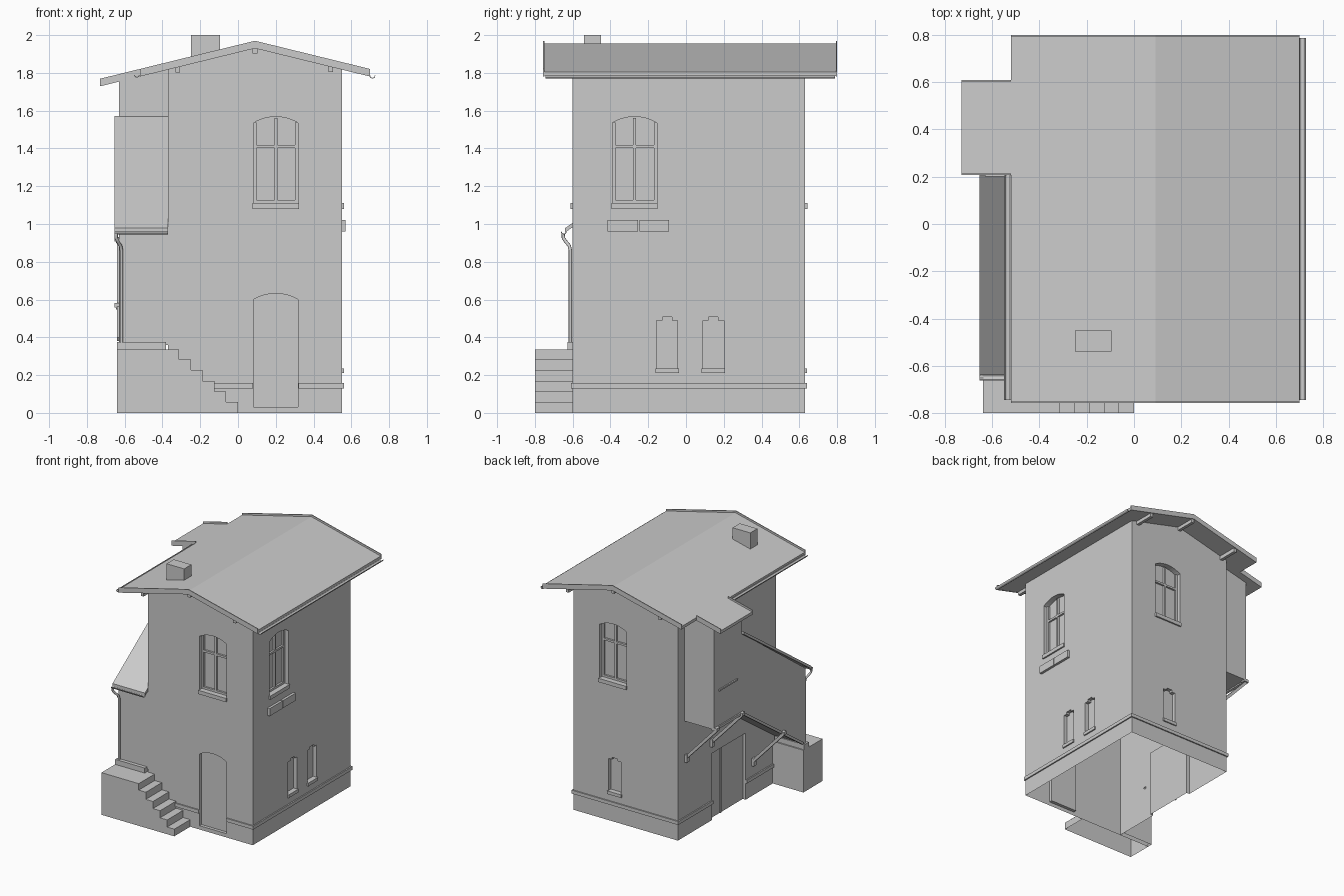
import bpy, bmesh, math
from mathutils import Vector

if "Cube" in bpy.data.objects:
    bpy.data.objects.remove(bpy.data.objects["Cube"])

# Planes: u along the wall, z up, d = outward depth (or plain axis position)
PLANES = {
    'front': lambda u, z, d: (u, -.6 - d, z),
    'back':  lambda u, z, d: (u, .63 + d, z),
    'right': lambda u, z, d: (.55 + d, u, z),
    'left':  lambda u, z, d: (-.37 - d, u, z),
    'xz':    lambda u, z, d: (u, d, z),
    'yz':    lambda u, z, d: (d, u, z),
}

def mesh_object(name, bm):
    bmesh.ops.recalc_face_normals(bm, faces=bm.faces)
    me = bpy.data.meshes.new(name)
    bm.to_mesh(me)
    bm.free()
    ob = bpy.data.objects.new(name, me)
    bpy.context.collection.objects.link(ob)
    return ob

def prism(name, plane, pts, d0, d1):
    f = PLANES[plane]
    bm = bmesh.new()
    a = [bm.verts.new(f(u, z, d0)) for u, z in pts]
    b = [bm.verts.new(f(u, z, d1)) for u, z in pts]
    bm.faces.new(a)
    bm.faces.new(b[::-1])
    n = len(pts)
    for i in range(n):
        j = (i + 1) % n
        bm.faces.new((a[i], b[i], b[j], a[j]))
    return mesh_object(name, bm)

def rect(u0, u1, z0, z1):
    return [(u0, z0), (u1, z0), (u1, z1), (u0, z1)]

def box(name, plane, u0, u1, z0, z1, d0, d1):
    return prism(name, plane, rect(u0, u1, z0, z1), d0, d1)

def beam(name, p, q, w=.02):
    p, q = Vector(p), Vector(q)
    bm = bmesh.new()
    bmesh.ops.create_cube(bm, size=1)
    bmesh.ops.scale(bm, vec=(w, w, (q - p).length), verts=bm.verts)
    ob = mesh_object(name, bm)
    ob.location = (p + q) / 2
    ob.rotation_euler = (q - p).to_track_quat('Z', 'Y').to_euler()
    return ob

def arch(c, w, z0, spring, top, n=10):
    pts = [(c - w / 2, z0), (c + w / 2, z0)]
    h = top - spring
    r = (w * w / 4 + h * h) / (2 * h)
    a = math.asin(w / 2 / r)
    for i in range(n + 1):
        t = a - 2 * a * i / n
        pts.append((c + r * math.sin(t), top - r + r * math.cos(t)))
    return pts

def slit(c):
    return [(c - .055, .235), (c + .055, .235), (c + .055, .49), (c + .025, .49),
            (c + .025, .507), (c - .025, .507), (c - .025, .49), (c - .055, .49)]

def top(x, off=0):
    return 1.97 - .245 * abs(x - .09) + off

def slope(x0, x1, hi, lo):
    xs = [x0] + ([.09] if x0 < .09 < x1 else []) + [x1]
    return [(x, top(x, hi)) for x in xs] + [(x, top(x, lo)) for x in xs[::-1]]

# Main walls with recessed openings
walls = prism('walls', 'xz', [(-.37, 0), (.55, 0), (.55, top(.55, -.038)),
              (.09, 1.932), (-.37, top(-.37, -.038))], -.6, .63)
windows = [('front', .2), ('right', -.272), ('back', .2)]
slits = [('right', -.1), ('right', .145), ('back', .185)]
cuts = [(p, arch(c, .236, 1.11, 1.535, 1.568), .045) for p, c in windows]
cuts += [(p, slit(c), .03) for p, c in slits]
cuts += [('front', arch(.2, .236, .03, .6, .632), .025),
         ('left', rect(-.22, .2, -.1, .53), .025)]
cutters = []
for plane, pts, depth in cuts:
    c = prism('cutter', plane, pts, -depth, .05)
    c.hide_render = True
    cutters.append(c)
    m = walls.modifiers.new('cut', 'BOOLEAN')
    m.operation, m.solver, m.object = 'DIFFERENCE', 'EXACT', c
dg = bpy.context.evaluated_depsgraph_get()
cut_mesh = bpy.data.meshes.new_from_object(walls.evaluated_get(dg))
walls.modifiers.clear()
walls.data = cut_mesh
for c in cutters:
    bpy.data.objects.remove(c)

def open_bottom(ob):
    bm = bmesh.new()
    bm.from_mesh(ob.data)
    low = [f for f in bm.faces if all(v.co.z < .001 for v in f.verts)]
    bmesh.ops.delete(bm, geom=low, context='FACES')
    bm.to_mesh(ob.data)
    bm.free()

open_bottom(walls)

# Window bars and sills
for plane, c in windows:
    for u in (-.11, 0, .11):
        box('window_post', plane, c + u - .008, c + u + .008, 1.11, 1.56 if u == 0 else 1.537, -.045, -.03)
    for z in (1.118, 1.41):
        box('window_rail', plane, c - .118, c + .118, z - .008, z + .008, -.045, -.03)
    box('window_sill', plane, c - .122, c + .122, 1.08, 1.11, -.045, .012)
for plane, c in slits:
    box('slit_sill', plane, c - .062, c + .062, .21, .235, -.03, .01)

# Side door leaf joint and panels under the right window
box('side_door_post', 'left', .06, .075, 0, .53, -.025, -.018)
for u0, u1 in ((-.415, -.255), (-.247, -.09)):
    box('wall_panel', 'right', u0, u1, .96, 1.02, -.01, .02)

# Plinth band, broken at the doors
for plane, u0, u1 in (('front', -.37, .08), ('front', .32, .56), ('right', -.61, .64),
                      ('back', -.38, .56), ('left', .2, .64), ('left', -.6, -.22)):
    box('plinth_band', plane, u0, u1, .13, .157, 0, .01)

# Overhanging bay and stair annex on the left
prism('bay', 'xz', [(-.63, .92), (-.37, .92), (-.37, top(-.37, -.038)),
      (-.63, top(-.63, -.038))], .2, .55)
prism('stair_annex', 'yz', [(.2, .92), (-.6, .36), (-.6, .97), (.2, 1.55)], -.63, -.37)
prism('annex_roof', 'yz', [(.205, 1.55), (-.64, .955), (-.64, .978), (.205, 1.573)], -.655, -.37)
box('bay_ledge', 'yz', .26, .49, 1.205, 1.217, -.64, -.62)

# Edge beams and diagonal braces carrying the overhang
beam('bay_edge_beam', (-.63, .55, .92), (-.63, .2, .92))
beam('stair_edge_beam', (-.63, .2, .92), (-.63, -.56, .39))
for y, z in ((.53, .92), (.21, .92), (-.31, .57)):
    beam('brace', (-.37, y, z - .3), (-.64, y, z - .01), .022)
    box('brace_head', 'yz', y - .018, y + .018, z - .012, z + .012, -.655, -.61)
    box('brace_foot', 'yz', y - .015, y + .015, z - .33, z - .27, -.39, -.37)

# Outside stairs with landing
pts = [(-.64, 0), (0, 0)]
for i in range(6):
    x = -.0625 * i
    z = .0567 * (i + 1)
    pts += [(x, z), (x - .0625, z)]
pts[-1] = (-.64, .335)
pts[-2] = (-.3125, .335)
open_bottom(prism('stairs', 'xz', pts, -.8, -.6))
open_bottom(box('landing_base', 'xz', -.64, -.37, 0, .335, -.6, -.56))
box('threshold', 'xz', -.64, -.38, .335, .375, -.628, -.57)

# Gabled roof, left extension and barge boards
prism('roof', 'xz', slope(-.52, .7, -.015, -.038), -.752, .795)
prism('roof_extension', 'xz', slope(-.73, -.52, -.015, -.038), .212, .608)
for y in (-.757, .793):
    prism('barge_board', 'xz', slope(-.52, .7, 0, -.04), y, y + .007)
for y in (.207, .604):
    prism('extension_barge', 'xz', slope(-.73, -.52, 0, -.04), y, y + .006)
for y0, y1 in ((-.745, -.6), (.63, .79)):
    for x in (-.32, .09, .49):
        box('purlin', 'xz', x - .012, x + .012, top(x, -.068), top(x, -.038), y0, y1)

# Half-round gutters
def gutter(name, plane, u, z, d0, d1, r=.015):
    arc = [math.pi + math.pi * i / 8 for i in range(9)]
    p = [(u + r * math.cos(a), z + r * math.sin(a)) for a in arc]
    p += [(u + (r - .004) * math.cos(a), z + (r - .004) * math.sin(a)) for a in arc[::-1]]
    prism(name, plane, p, d0, d1)

gutter('gutter_right', 'xz', .712, 1.785, -.745, .788)
gutter('gutter_left', 'xz', -.535, 1.79, -.745, .205)
gutter('gutter_annex', 'yz', -.647, .96, -.655, -.37)

# Downpipe
cu = bpy.data.curves.new('downpipe', 'CURVE')
cu.dimensions = '3D'
cu.bevel_depth, cu.bevel_resolution, cu.use_fill_caps = .009, 2, True
path = [(-.645, -.65, .95), (-.645, -.649, .925), (-.635, -.635, .905),
        (-.622, -.618, .885), (-.617, -.612, .86), (-.617, -.612, .375)]
s = cu.splines.new('POLY')
s.points.add(len(path) - 1)
for p, co in zip(s.points, path):
    p.co = (*co, 1)
bpy.context.collection.objects.link(bpy.data.objects.new('downpipe', cu))

# Chimney
box('chimney', 'xz', -.25, -.095, 1.84, 2.0, -.54, -.45)
